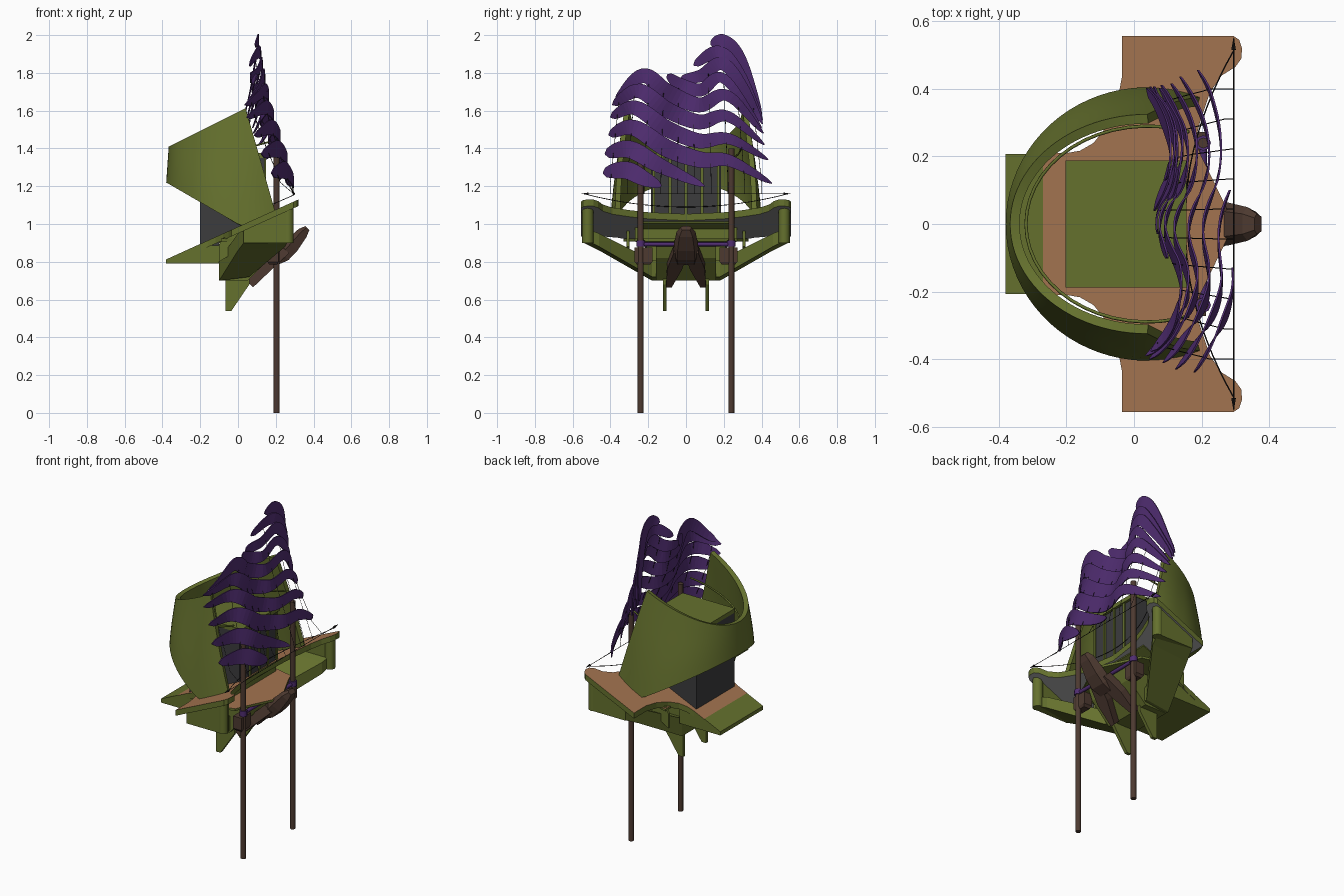
import bpy, bmesh, math
from mathutils import Vector

if "Cube" in bpy.data.objects:
    bpy.data.objects.remove(bpy.data.objects["Cube"])


def material(name, rgb):
    m = bpy.data.materials.new(name)
    m.diffuse_color = (*rgb, 1)
    m.use_nodes = True
    m.node_tree.nodes["Principled BSDF"].inputs["Base Color"].default_value = m.diffuse_color
    return m


OLIVE = material("olive paint", (0.13, 0.165, 0.027))
DECK = material("deck wood", (0.37, 0.175, 0.08))
BROWN = material("dark timber", (0.075, 0.042, 0.03))
PURPLE = material("purple cloth", (0.08, 0.026, 0.165))
DARK = material("charcoal", (0.045, 0.045, 0.048))
GREY = material("grey lining", (0.24, 0.24, 0.24))
ROPE = material("black rope", (0.012, 0.01, 0.01))


def make(name, verts, faces, mats, rule=None, smooth=False):
    me = bpy.data.meshes.new(name)
    me.from_pydata([tuple(v) for v in verts], [], faces)
    bm = bmesh.new()
    bm.from_mesh(me)
    bmesh.ops.recalc_face_normals(bm, faces=bm.faces)
    for f in bm.faces:
        f.smooth = smooth
        if rule:
            f.material_index = rule(f)
    bm.to_mesh(me)
    bm.free()
    for m in mats:
        me.materials.append(m)
    ob = bpy.data.objects.new(name, me)
    bpy.context.collection.objects.link(ob)
    return ob


def loft(name, rings, mats, rule=None, smooth=False):
    """Closed rings of equal length joined and capped."""
    n = len(rings[0])
    verts = [p for r in rings for p in r]
    faces = [(i * n + j, i * n + (j + 1) % n, (i + 1) * n + (j + 1) % n, (i + 1) * n + j)
             for i in range(len(rings) - 1) for j in range(n)]
    faces += [tuple(range(n)), tuple(range((len(rings) - 1) * n, len(rings) * n))]
    return make(name, verts, faces, mats, rule, smooth)


def box(name, x, y, z, mats):
    return loft(name, [[(x[0], y[0], h), (x[1], y[0], h), (x[1], y[1], h), (x[0], y[1], h)] for h in z], mats)


def side_prism(name, profile, y0, y1, mats):
    return loft(name, [[(x, y, z) for x, z in profile] for y in (y0, y1)], mats)


def tube(name, pts, r, mat, sides=12):
    cu = bpy.data.curves.new(name, 'CURVE')
    cu.dimensions = '3D'
    cu.bevel_depth = r
    cu.bevel_resolution = max(0, sides // 4 - 1)
    cu.use_fill_caps = True
    s = cu.splines.new('POLY')
    s.points.add(len(pts) - 1)
    for p, q in zip(s.points, pts):
        p.co = (*q, 1)
    cu.materials.append(mat)
    ob = bpy.data.objects.new(name, cu)
    bpy.context.collection.objects.link(ob)
    return ob


def spline(pts, steps):
    """Smooth path through 2D control points."""
    p = [Vector(q) for q in pts]
    p = [2 * p[0] - p[1]] + p + [2 * p[-1] - p[-2]]
    out = []
    for a, b, c, d in zip(p, p[1:], p[2:], p[3:]):
        for k in range(steps):
            t = k / steps
            out.append(0.5 * (2 * b + (c - a) * t + (2 * a - 5 * b + 4 * c - d) * t * t
                              + (3 * b - a - 3 * c + d) * t ** 3))
    return out + [p[-2]]


def deck_z(x):
    return 0.985 + 0.453 * x


def updown(f):
    return 0 if f.normal.z > 0.5 else (2 if f.normal.z < -0.5 else 1)


# Sloping main deck with wing lobes
half = [(0.15, 0), (0.17, 0.2), (0.195, 0.3), (0.225, 0.39), (0.26, 0.44), (0.3, 0.465), (0.318, 0.49),
        (0.32, 0.52), (0.312, 0.545), (0.295, 0.557), (-0.035, 0.557), (-0.035, 0.44), (-0.05, 0.36),
        (-0.08, 0.29), (-0.12, 0.24), (-0.16, 0.217), (-0.2, 0.21), (-0.27, 0.21)]
plan = half + [(x, -y) for x, y in reversed(half[1:])]
loft("main_deck", [[(x, y, deck_z(x) - d) for x, y in plan] for d in (0.035, 0)], [DECK, OLIVE, GREY], updown)
# Olive lining and bulkhead under the middle of the deck
side_prism("deck_lining", [(x, deck_z(x) - d) for x, d in ((-0.1, 0.034), (0.14, 0.034), (0.14, 0.042), (-0.1, 0.042))],
           -0.25, 0.25, [OLIVE])
box("bulkhead", (0.06, 0.07), (-0.27, 0.27), (0.92, 0.985), [OLIVE])

# Stern ramp and the block below it
side_prism("stern_ramp", [(-0.38, 0.79), (-0.1, 0.79), (-0.1, 0.885), (-0.22, 0.885), (-0.27, deck_z(-0.27)),
                          (-0.38, deck_z(-0.38))], -0.208, 0.208, [OLIVE])

# Central hull and lower bow deck
side_prism("central_hull", [(-0.1, 0.7), (0.05, 0.7), (0.17, 0.82), (0.2, 0.895), (-0.1, 0.895)],
           -0.16, 0.16, [OLIVE])
bow = [(-0.09, 0.33), (0.17, 0.27), (0.2, 0.2), (0.285, 0.025)]
bow += [(x, -y) for x, y in reversed(bow)]
loft("bow_deck", [[(x, y, z) for x, y in bow] for z in (0.908, 0.922)], [DECK, OLIVE, OLIVE], updown)

for s, side in ((1, "left"), (-1, "right")):
    # Swept hull arm up to the wing tip
    arm = [(-0.1, 0.05, 0.13, 0.7, 0.8), (-0.1, 0.06, 0.18, 0.7, 0.81), (0.0, 0.25, 0.46, 0.86, 0.95),
           (0.03, 0.27, 0.54, 0.9, 0.98)]
    loft(side + "_hull_arm", [[(a, s * y, c), (b, s * y, c + 0.02), (b, s * y, d), (a, s * y, d)]
                              for a, b, y, c, d in arm], [OLIVE])
    # Inner hull wall closing the notch
    side_prism(side + "_inner_wall", [(-0.1, 0.8), (0.03, 0.88), (0.03, 0.975), (-0.08, 0.925), (-0.1, 0.89)],
               s * 0.3, s * 0.315, [OLIVE])
    # Wing tip wall and rounded post
    side_prism(side + "_tip_wall", [(0.03, 0.9), (0.27, 0.9), (0.27, deck_z(0.27) - 0.03),
                                    (0.03, deck_z(0.03) - 0.03)], s * 0.5, s * 0.545, [OLIVE])
    tube(side + "_tip_post", [(0.265, s * 0.52, 0.9), (0.265, s * 0.52, 1.09)], 0.03, OLIVE)
    # Keel fin
    side_prism(side + "_keel_fin", [(-0.065, 0.72), (-0.065, 0.54), (-0.035, 0.54), (0.06, 0.68), (0.06, 0.72)],
               s * 0.102, s * 0.122, [OLIVE])
    # Long pole with its collar and socket
    tube(side + "_pole", [(0.205, s * 0.24, 0), (0.205, s * 0.24, 1.4)], 0.016, BROWN)
    tube(side + "_pole_ring", [(0.205, s * 0.24, 0.88), (0.205, s * 0.24, 0.912)], 0.023, PURPLE)
    loft(side + "_pole_socket", [[(0.185 + a * w * 0.6, s * 0.225 + b * w, z) for a, b in
                                  ((-1, -1), (1, -1), (1, 1), (-1, 1))]
                                 for z, w in ((0.785, 0.035), (0.8, 0.047), (0.875, 0.047))], [BROWN])
    # Splayed prow leg
    leg = [(0.25, 0.03, 0.855, 0.035), (0.16, 0.06, 0.77, 0.04), (0.06, 0.09, 0.675, 0.015)]
    loft(side + "_prow_leg", [[(x - 0.02, s * y - w, z + 0.03), (x - 0.02, s * y + w, z + 0.03),
                               (x + 0.02, s * y + w, z - 0.01), (x + 0.02, s * y - w, z - 0.01)]
                              for x, y, z, w in leg], [BROWN])
    # Rope toggles
    bpy.ops.mesh.primitive_cone_add(vertices=8, radius1=0.007, radius2=0, depth=0.04,
                                    location=(0.295, s * 0.535, 1.16), rotation=(-s * math.pi / 2, 0, 0))
    bpy.context.object.name = side + "_toggle"
    bpy.context.object.data.materials.append(ROPE)

# Purple crossbar
tube("crossbar", [(0.205, -0.24, 0.893), (0.205, 0.24, 0.893)], 0.011, PURPLE)

# Flat sided prow beak
head = [(0.367, 0.978, 0.03, 0.015), (0.342, 0.953, 0.05, 0.03), (0.285, 0.885, 0.064, 0.04),
        (0.24, 0.835, 0.067, 0.038), (0.19, 0.8, 0.06, 0.025)]
ring = [(-1, 0.3), (-0.6, 1), (0.6, 1), (1, 0.3), (0.7, -1), (-0.7, -1)]
loft("prow_head", [[(x - t * 0.7 * b, w * a, z + t * 0.7 * b) for a, b in ring] for x, z, w, t in head], [BROWN])

# Cabin with flat roof and front ribs
side_prism("cabin", [(-0.2, 0.87), (-0.1, 0.87), (-0.1, 0.925), (0.14, deck_z(0.14) - 0.03), (0.14, 1.35), (-0.2, 1.35)],
           -0.185, 0.185, [DARK])
box("cabin_roof", (-0.203, 0.155), (-0.188, 0.188), (1.35, 1.375), [OLIVE])
for i in range(5):
    y = -0.17 + i * 0.085
    box("cabin_rib", (0.14, 0.148), (y - 0.007, y + 0.007), (1.03, 1.35), [OLIVE])

# Curved wall around the cabin, open to the bow
N = 48
verts, faces = [], []
for i in range(N + 1):
    u = -1 + 2 * i / N
    t, q = math.radians(112) * u, math.radians(90) * u
    lo = Vector((0.04 - 0.42 * math.cos(t), 0.405 * math.sin(t), 0))
    lo.z = max(deck_z(lo.x) - 0.01, 1.22 - 0.58 * (lo.x + 0.38))
    hi = Vector((0.04 - 0.407 * math.cos(q), 0.325 * math.sin(q), 0))
    hi.z = 1.41 + 0.5 * (hi.x + 0.367)
    for k in range(7):
        p = lo.lerp(hi, k / 6)
        p.y *= 1 + 0.03 * math.sin(math.pi * k / 6)
        verts.append(p)
for i in range(N):
    for k in range(6):
        a = i * 7 + k
        faces.append((a, a + 1, a + 8, a + 7))
wall = make("curved_wall", verts, faces, [OLIVE])
mod = wall.modifiers.new("thickness", 'SOLIDIFY')
mod.thickness = 0.028
mod.offset = -1
bpy.ops.object.select_all(action='DESELECT')
bpy.context.view_layer.objects.active = wall
wall.select_set(True)
bpy.ops.object.modifier_apply(modifier=mod.name)
bpy.ops.object.shade_smooth_by_angle(angle=math.radians(30))

# Inner hoop of the wall
tube("inner_hoop", [(0.04 - 0.36 * math.cos(a), 0.29 * math.sin(a), 1.4 - 0.1 * math.cos(a))
                    for a in [math.radians(-110 + 220 * k / 30) for k in range(31)]], 0.005, OLIVE, 8)


# Sail surface: leans back with height, two forward bulges across its width
def sail_x(y, z):
    keys = [(1.1, 0.325), (1.2, 0.3), (1.4, 0.24), (1.6, 0.178), (1.8, 0.135), (2.05, 0.095)]
    z = min(max(z, 1.1), 2.05)
    amp = 0.065 + 0.085 * min(max((z - 1.25) / 0.35, 0), 1)
    d = (abs(y) - 0.2) / 0.2
    dip = amp * d * d if d > 0 else 0.5 * amp * (0.5 - 0.5 * math.cos(math.pi * d))
    for (a, b), (c, e) in zip(keys, keys[1:]):
        if z <= c:
            return b + (e - b) * (z - a) / (c - a) - dip


# Leaf shaped wavy sail slats, lowest first
slats = [
    [(-.44, 1.27), (-.32, 1.285), (-.22, 1.24), (-.13, 1.2)],
    [(-.43, 1.37), (-.3, 1.395), (-.14, 1.31), (.1, 1.2)],
    [(-.41, 1.47), (-.28, 1.51), (-.1, 1.4), (.08, 1.34), (.23, 1.335), (.455, 1.215)],
    [(-.4, 1.565), (-.27, 1.615), (-.1, 1.505), (.07, 1.44), (.23, 1.45), (.435, 1.34)],
    [(-.39, 1.63), (-.25, 1.705), (-.1, 1.605), (.07, 1.54), (.22, 1.57), (.415, 1.42)],
    [(-.375, 1.65), (-.23, 1.785), (-.1, 1.7), (.07, 1.63), (.22, 1.68), (.41, 1.48)],
    [(-.1, 1.79), (-.03, 1.74), (.08, 1.71), (.2, 1.77), (.4, 1.51)],
    [(-.03, 1.77), (.08, 1.785), (.19, 1.85), (.3, 1.73), (.405, 1.53)],
    [(.04, 1.84), (.17, 1.91), (.28, 1.8), (.405, 1.55)],
    [(.13, 1.95), (.2, 1.968), (.29, 1.87), (.4, 1.58)],
]
for j, pts in enumerate(slats):
    path = spline(pts, 8)
    n = len(path) - 1
    wide = 0.044 if j < 3 else (0.04 if j < 6 else 0.032)
    rings = []
    for i, p in enumerate(path):
        d = (path[min(i + 1, n)] - path[max(i - 1, 0)]).normalized()
        t = i / n
        w = 0.003 + wide * math.sin(math.pi * t ** 0.75) ** 0.55 if 0 < t < 1 else 0.003
        a, b = p + Vector((-d.y, d.x)) * w, p - Vector((-d.y, d.x)) * w
        x = sail_x(p.x, p.y)
        rings.append([(x + o, c.x, c.y) for c, o in ((a, -.003), (a, .003), (b, .003), (b, -.003))])
    loft("sail_slat", rings, [PURPLE])

# Rigging: foot rope, sagging rail rope and sail ropes
tube("foot_rope", [(0.295, -0.55, 1.16), (0.295, 0.55, 1.16)], 0.002, ROPE, 4)
tube("rail_rope", [(0.15 + 0.55 * y * y, y, 1.09 + 0.24 * y * y)
                   for y in [-0.52 + 1.04 * k / 24 for k in range(25)]], 0.002, ROPE, 4)
for i in range(10):
    y = -0.4 + i * 0.8 / 9
    top = 1.68 if y < -0.3 else (1.75 if y < 0.05 else 1.86 if y < 0.3 else 1.66)
    rope = [(0.295, y, 1.16)]
    for k in range(8):
        z = 1.22 + (top - 1.22) * k / 7
        yy = y * (1 - 0.12 * k / 7)
        rope.append((sail_x(yy, z) - 0.005, yy, z))
    tube("sail_rope", rope, 0.0015, ROPE, 4)
